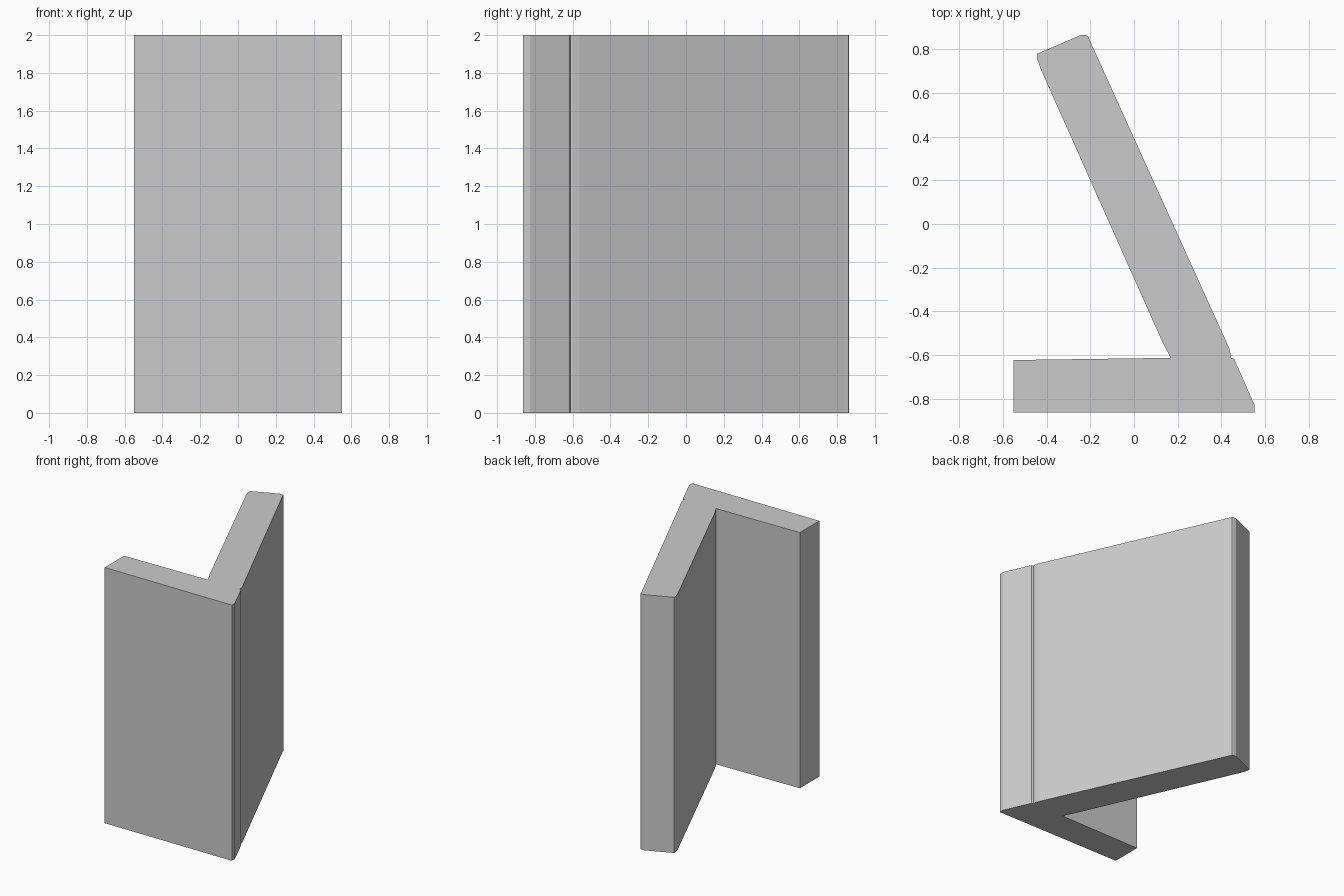
import bpy, bmesh

if "Cube" in bpy.data.objects:
    bpy.data.objects.remove(bpy.data.objects["Cube"])

# Plan outline of the folded panel: short front leaf and long slanted leaf
outline = [
    (-0.55, -0.862), (0.55, -0.862), (0.55, -0.825),        # front leaf
    (0.458, -0.617), (0.442, -0.611), (0.441, -0.59),       # small step at the joint
    (0.434, -0.565), (-0.2, 0.835), (-0.21, 0.86),          # outer slanted face
    (-0.22, 0.863), (-0.245, 0.863), (-0.443, 0.778),       # free end
    (-0.443, 0.755), (-0.425, 0.705), (0.13, -0.54),        # inner slanted face
    (0.168, -0.612), (-0.55, -0.622),                       # inner corner and front leaf back
]
HEIGHT = 2.0

# Extrude the outline straight up
bm = bmesh.new()
base = bm.faces.new([bm.verts.new((x, y, 0)) for x, y in outline])
result = bmesh.ops.extrude_face_region(bm, geom=[base], use_keep_orig=True)
top = [g for g in result["geom"] if isinstance(g, bmesh.types.BMVert)]
bmesh.ops.translate(bm, verts=top, vec=(0, 0, HEIGHT))
bmesh.ops.recalc_face_normals(bm, faces=bm.faces[:])

mesh = bpy.data.meshes.new("folded_panel")
bm.to_mesh(mesh)
bm.free()
panel = bpy.data.objects.new("folded_panel", mesh)
bpy.context.collection.objects.link(panel)
